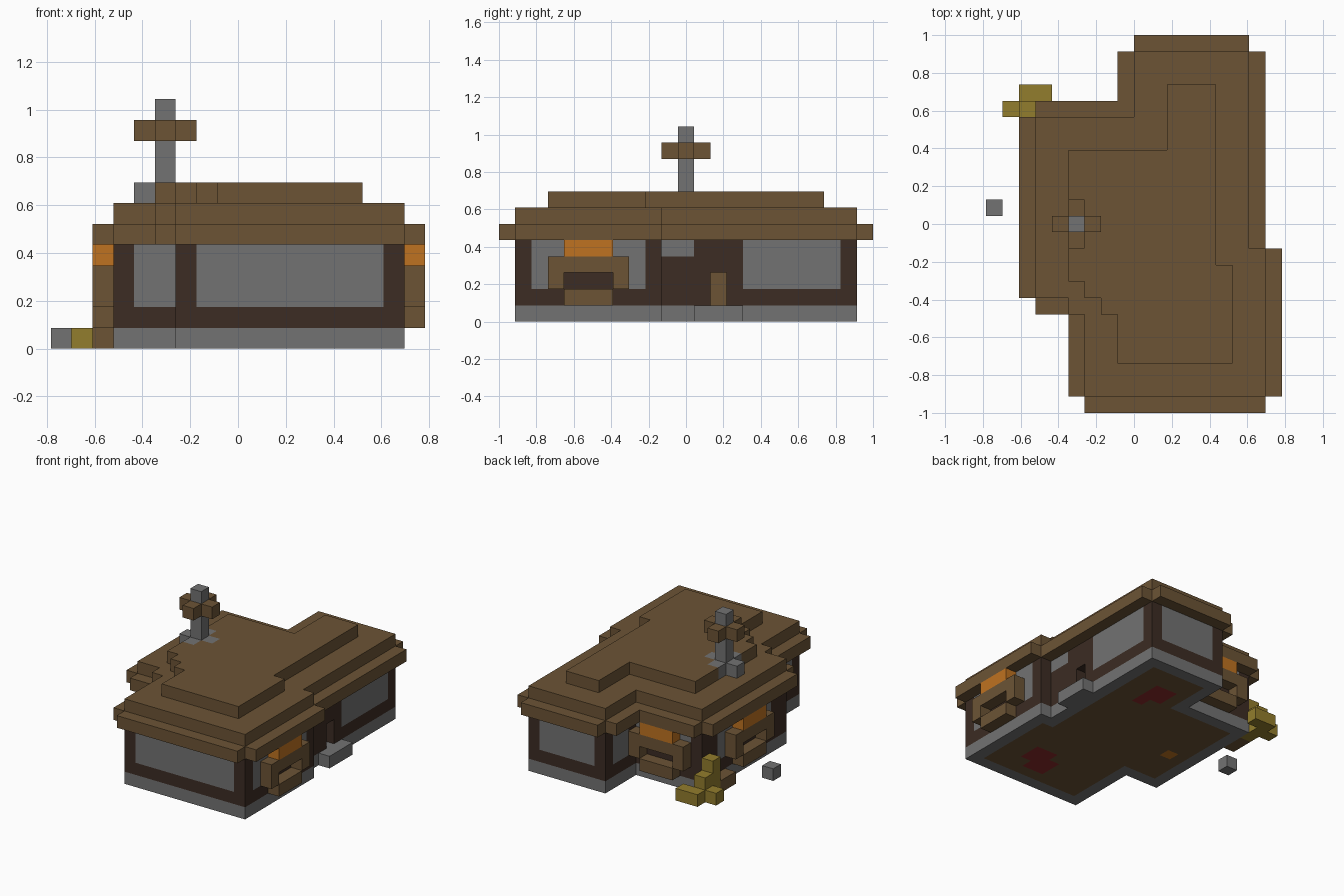
import bpy
import bmesh
from math import radians

if "Cube" in bpy.data.objects:
    bpy.data.objects.remove(bpy.data.objects["Cube"], do_unlink=True)

U = 2 / 23                      # edge of one block
NX, NY = 18, 23                 # plan size in blocks


def material(name, color):
    m = bpy.data.materials.new(name)
    m.use_nodes = True
    m.diffuse_color = (*color, 1)
    m.node_tree.nodes["Principled BSDF"].inputs["Base Color"].default_value = (*color, 1)
    return m


STONE = material("stone grey", (.17, .17, .17))
WOOD = material("plank brown", (.15, .088, .036))
DARK = material("dark timber", (.045, .025, .017))
ORANGE = material("lamp orange", (.52, .17, .015))
STRAW = material("straw yellow", (.29, .205, .026))
RED = material("rug red", (.26, .024, .024))


def box(x0, x1, y0, y1, z0, z1):
    """Block cells in a half-open range."""
    return {(x, y, z) for x in range(x0, x1) for y in range(y0, y1) for z in range(z0, z1)}


def plan(*rects):
    """Ground cells of a union of rectangles."""
    return {(x, y) for r in rects for x in range(r[0], r[1]) for y in range(r[2], r[3])}


def rise(cells, z0, z1):
    return {(x, y, z) for x, y in cells for z in range(z0, z1)}


def grow(cells):
    """Add the four side neighbours of each ground cell."""
    return {(x + a, y + b) for x, y in cells
            for a, b in ((0, 0), (1, 0), (-1, 0), (0, 1), (0, -1))}


def inner(cells):
    """Ground cells that are surrounded on all sides and corners."""
    return {(x, y) for x, y in cells
            if all((x + a, y + b) in cells for a in (-1, 0, 1) for b in (-1, 0, 1))}


def build(name, cells, mat):
    """Skin a set of cells with its outer faces and merge flat areas."""
    bm = bmesh.new()
    verts = {}

    def vert(p):
        if p not in verts:
            verts[p] = bm.verts.new(((p[0] - NX / 2) * U, (p[1] - NY / 2) * U, p[2] * U))
        return verts[p]

    for c in sorted(cells):
        for axis in range(3):
            for side in (0, 1):
                n = list(c)
                n[axis] += 2 * side - 1
                if tuple(n) in cells:
                    continue
                loop = []
                for s, t in ((0, 0), (1, 0), (1, 1), (0, 1)):
                    p = list(c)
                    p[axis] += side
                    p[(axis + 1) % 3] += s
                    p[(axis + 2) % 3] += t
                    loop.append(vert(tuple(p)))
                bm.faces.new(loop if side else loop[::-1])
    bmesh.ops.dissolve_limit(bm, angle_limit=radians(1), verts=bm.verts, edges=bm.edges)
    me = bpy.data.meshes.new(name)
    bm.to_mesh(me)
    bm.free()
    me.materials.append(mat)
    ob = bpy.data.objects.new(name, me)
    bpy.context.scene.collection.objects.link(ob)


# Foundation rim, floor with rugs and hearth
house = plan((6, 17, 1, 10), (9, 16, 10, 22), (3, 16, 7, 18))
room = inner(house)
build("foundation", rise(house - room, 0, 1), STONE)
build("door_step", box(16, 17, 12, 15, 0, 1), STONE)
rug_a = plan((11, 13, 16, 19)) - {(11, 16)}
rug_b = plan((11, 14, 3, 6)) - {(11, 5), (13, 3)}
hearth = {(5, 11)}
build("floor", rise(room - rug_a - rug_b - hearth, 0, 1), WOOD)
build("back_rug", rise(rug_a, 0, 1), RED)
build("front_rug", rise(rug_b, 0, 1), RED)
build("hearth", rise(hearth, 0, 1), ORANGE)

# Walls with windows and doorway
windows = {
    "front_window": box(7, 16, 1, 2, 2, 5),
    "front_wing_window": box(4, 6, 7, 8, 2, 5),
    "side_front_window": box(6, 7, 2, 6, 2, 5),
    "left_front_window": box(16, 17, 2, 9, 2, 5) - box(16, 17, 4, 7, 2, 5),
    "left_back_window": box(15, 16, 15, 21, 2, 5),
    "door_side_window": box(15, 16, 10, 12, 4, 5),
    "right_wing_window": box(3, 4, 9, 16, 2, 5) - box(3, 4, 11, 14, 2, 5),
    "back_wing_window": box(4, 9, 17, 18, 2, 5) - box(5, 8, 17, 18, 2, 5),
    "right_back_window": box(9, 10, 19, 21, 2, 5),
    "back_window": box(10, 15, 21, 22, 2, 5),
}
walls = rise(house - room, 1, 5) - box(15, 16, 13, 14, 1, 3)
for name, cells in windows.items():
    walls -= cells
    build(name, cells, STONE)
build("walls", walls, DARK)
build("door", box(14, 15, 13, 14, 1, 3), WOOD)

# Stepped roof
chimney_foot = grow({(5, 11)})
roof = house | {(5, 6)}
cap = plan((8, 15, 3, 9), (11, 14, 9, 20), (5, 14, 8, 16), (6, 14, 7, 8), (7, 14, 6, 7))
build("roof_eave", rise(grow(roof), 5, 6), WOOD)
build("roof_middle", rise(roof, 6, 7), WOOD)
build("roof_cap", rise(cap - chimney_foot, 7, 8), WOOD)

# Chimney with a wooden collar
build("chimney", rise(chimney_foot, 7, 8) | box(5, 6, 11, 12, 8, 12), STONE)
build("chimney_collar", rise(chimney_foot - {(5, 11)}, 10, 11), WOOD)


# Window shelves with a glowing lamp above
def shelf(name, place):
    frame = [(s, z) for s in (0, 4) for z in (2, 3)] + [(s, z) for s in (1, 2, 3) for z in (1, 3)]
    build(name + "_shelf", {place(s, z) for s, z in frame}, WOOD)
    build(name + "_lamp", {place(s, 4) for s in (1, 2, 3)}, ORANGE)


shelf("left", lambda s, z: (17, 3 + s, z))
shelf("right", lambda s, z: (2, 10 + s, z))
shelf("back", lambda s, z: (4 + s, 18, z))

# Straw heap, log and loose stone beside the house
heap = box(2, 3, 17, 18, 0, 3) | box(2, 3, 18, 19, 0, 2) | box(2, 4, 19, 20, 0, 1) | box(1, 2, 18, 19, 0, 1)
build("straw_heap", heap, STRAW)
build("log", box(2, 3, 15, 17, 0, 1), WOOD)
build("loose_stone", box(0, 1, 12, 13, 0, 1), STONE)
